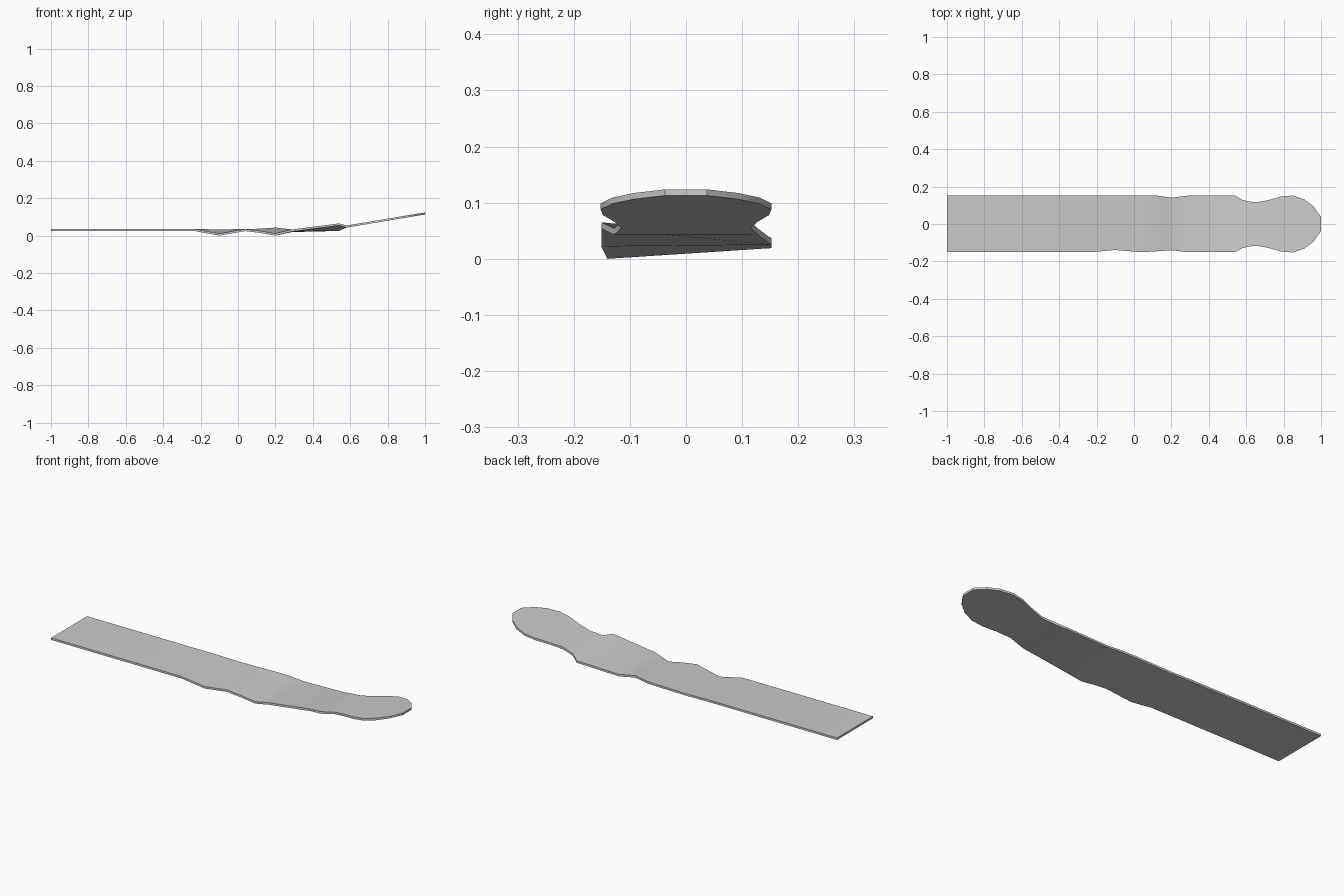
import bpy, bmesh

if "Cube" in bpy.data.objects:
    bpy.data.objects.remove(bpy.data.objects["Cube"])

T = 0.011  # sheet thickness

# Handle stations: x, front y, front z, back y, back z (underside heights)
stations = [
    (-1.00, -0.151, 0.025, 0.152, 0.025),
    (-0.23, -0.151, 0.025, 0.152, 0.025),
    (-0.10, -0.139, 0.001, 0.152, 0.023),
    (0.04, -0.151, 0.025, 0.152, 0.025),
    (0.12, -0.146, 0.015, 0.152, 0.027),
    (0.20, -0.140, 0.001, 0.141, 0.033),
    (0.29, -0.151, 0.023, 0.152, 0.020),
    (0.54, -0.151, 0.055, 0.152, 0.026),
]

# Symmetric rounded head on a tilted plane: x, half width
for x, w in [(0.58, 0.128), (0.65, 0.115), (0.72, 0.128), (0.79, 0.148),
             (0.85, 0.152), (0.91, 0.132), (0.96, 0.094), (1.0, 0.037)]:
    z = 0.044 + (x - 0.58) * 0.166
    stations.append((x, -w, z, w, z))

# Skin the strip: four corners per station, closed at both ends
bm = bmesh.new()
rings = []
for x, y0, z0, y1, z1 in stations:
    rings.append([bm.verts.new(c) for c in (
        (x, y0, z0 - 0.001), (x, y1, z1 - 0.001),
        (x, y1, z1 - 0.001 + T), (x, y0, z0 - 0.001 + T))])
for a, b in zip(rings, rings[1:]):
    for i in range(4):
        j = (i + 1) % 4
        bm.faces.new((a[i], a[j], b[j], b[i]))
bm.faces.new(rings[0])
bm.faces.new(rings[-1])
bmesh.ops.recalc_face_normals(bm, faces=bm.faces)

mesh = bpy.data.meshes.new("bent_strip")
bm.to_mesh(mesh)
bm.free()
strip = bpy.data.objects.new("bent_strip", mesh)
bpy.context.collection.objects.link(strip)
bpy.context.view_layer.objects.active = strip
strip.select_set(True)
bpy.ops.object.shade_smooth_by_angle()
